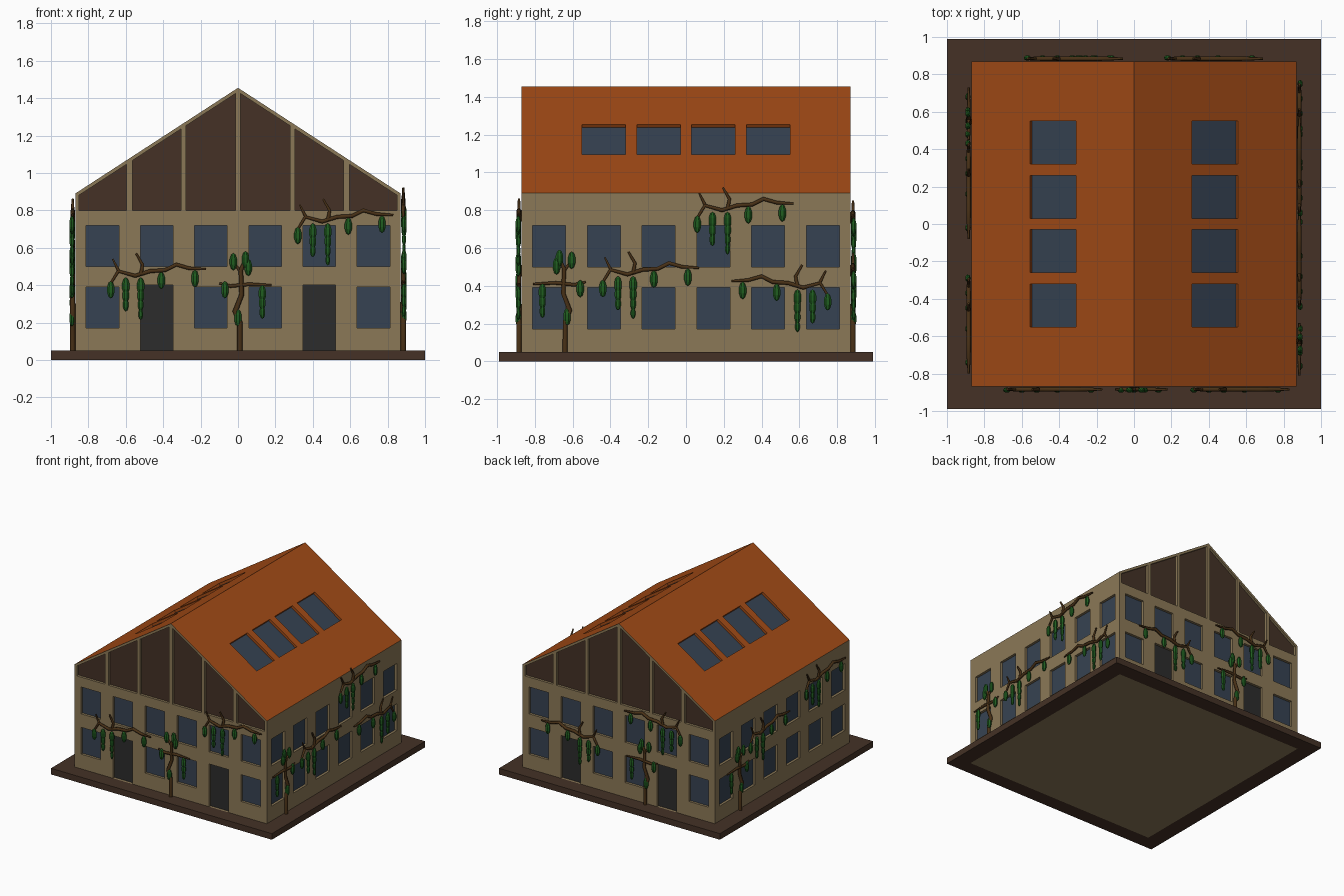
import bpy, bmesh, math
from mathutils import Matrix, Vector

if "Cube" in bpy.data.objects:
    bpy.data.objects.remove(bpy.data.objects["Cube"])

W, EAVE, RIDGE = 0.87, 0.89, 1.455      # half width, eave and ridge heights
DEPTH = 0.02                            # window recess
SLOPE = (RIDGE - EAVE) / W


def material(name, rgb):
    m = bpy.data.materials.new(name)
    m.diffuse_color = (*rgb, 1)
    m.use_nodes = True
    m.node_tree.nodes["Principled BSDF"].inputs["Base Color"].default_value = m.diffuse_color
    return m


WALL = material("wall", (0.26, 0.19, 0.095))
ROOF = material("roof", (0.36, 0.07, 0.008))
TIMBER = material("dark_timber", (0.058, 0.031, 0.019))
GLASS = material("glass", (0.037, 0.055, 0.085))
DOOR = material("door", (0.025, 0.025, 0.025))
BARK = material("bark", (0.065, 0.03, 0.008))
LEAF = material("leaf", (0.014, 0.11, 0.014))


def add_object(name, mesh, mat):
    mesh.materials.clear()
    mesh.materials.append(mat)
    ob = bpy.data.objects.new(name, mesh)
    bpy.context.collection.objects.link(ob)
    return ob


def from_bm(name, bm, mat):
    bmesh.ops.recalc_face_normals(bm, faces=bm.faces)
    mesh = bpy.data.meshes.new(name)
    bm.to_mesh(mesh)
    bm.free()
    return add_object(name, mesh, mat)


def prism(bm, pts, y0, y1, mat=Matrix()):
    """Extrude an x-z profile from y0 to y1."""
    a = [bm.verts.new(mat @ Vector((x, y0, z))) for x, z in pts]
    b = [bm.verts.new(mat @ Vector((x, y1, z))) for x, z in pts]
    bm.faces.new(a)
    bm.faces.new(b[::-1])
    for i in range(len(pts)):
        j = (i + 1) % len(pts)
        bm.faces.new((a[j], a[i], b[i], b[j]))


def baked(ob):
    bpy.context.view_layer.update()
    dg = bpy.context.evaluated_depsgraph_get()
    return bpy.data.meshes.new_from_object(ob.evaluated_get(dg))


def turn(k):
    return Matrix.Rotation(k * math.pi / 2, 4, 'Z')


def rect(x0, x1, z0, z1):
    return [(x0, z0), (x1, z0), (x1, z1), (x0, z1)]


# Openings: each cuts a pocket and fills its bottom with a thin panel
cut, glass, doors, panels = (bmesh.new() for _ in range(4))


def opening(fill, pts, k):
    prism(cut, pts, -W - 0.03, -W + DEPTH + 0.004, turn(k))
    prism(fill, pts, -W + DEPTH, -W + DEPTH + 0.01, turn(k))


for k in range(4):
    for i in range(6):
        c = -0.725 + 0.29 * i
        opening(glass, rect(c - 0.0875, c + 0.0875, 0.5, 0.72), k)
        if k % 2 == 0 and i in (1, 4):
            opening(doors, rect(c - 0.0875, c + 0.0875, 0.05, 0.4), k)
        else:
            opening(glass, rect(c - 0.0875, c + 0.0875, 0.17, 0.39), k)

# Timber panels in both gables
for k in (0, 2):
    for s in (-1, 1):
        for a, b in ((0.014, 0.278), (0.305, 0.565), (0.595, 0.85)):
            top = lambda x: RIDGE - 0.022 - SLOPE * x
            opening(panels, [(s * a, 0.8), (s * b, 0.8), (s * b, top(b)), (s * a, top(a))], k)

# Skylights
normal = Vector((SLOPE, 1)).normalized()


def roof_slot(s, d0, d1):
    p = [Vector((x, RIDGE - SLOPE * x)) for x in (0.31, 0.555)]
    q = [p[0] + normal * d0, p[1] + normal * d0, p[1] + normal * d1, p[0] + normal * d1]
    return [(s * v.x, v.y) for v in q]


for s in (-1, 1):
    for yc in (-0.435, -0.145, 0.145, 0.435):
        prism(cut, roof_slot(s, -DEPTH - 0.004, 0.03), yc - 0.115, yc + 0.115)
        prism(glass, roof_slot(s, -DEPTH - 0.01, -DEPTH), yc - 0.115, yc + 0.115)

from_bm("window_panes", glass, GLASS)
from_bm("doors", doors, DOOR)
from_bm("gable_panels", panels, TIMBER)

# House body with the pockets cut, then split into walls and roof
body = bmesh.new()
prism(body, [(-W, 0), (W, 0), (W, EAVE), (0, RIDGE), (-W, EAVE)], -W, W)
body = from_bm("body", body, WALL)
cutter = from_bm("cutter", cut, WALL)
cutter.hide_render = True
mod = body.modifiers.new("pockets", 'BOOLEAN')
mod.operation, mod.solver, mod.object = 'DIFFERENCE', 'EXACT', cutter
shell = baked(body)
for ob in (body, cutter):
    bpy.data.objects.remove(ob)


def is_roof(f):
    c = f.calc_center_median()
    return c.z > 0.9 and abs(c.y) < 0.8


for name, mat, keep in (("walls", WALL, False), ("roof", ROOF, True)):
    bm = bmesh.new()
    bm.from_mesh(shell)
    bmesh.ops.delete(bm, geom=[f for f in bm.faces if is_roof(f) != keep], context='FACES')
    for f in bm.faces:
        f.material_index = 0
    mesh = bpy.data.meshes.new(name)
    bm.to_mesh(mesh)
    bm.free()
    add_object(name, mesh, mat)

# Plinth ring around the house
bm = bmesh.new()
for s in (-1, 1):
    prism(bm, rect(-1, 1, 0, 0.05), s * W, s * 0.99)
    prism(bm, rect(min(s * W, s), max(s * W, s), 0, 0.05), -W, W)
from_bm("plinth", bm, TIMBER)

# Vine patterns: stems as (u, z, radius scale), leaf strings as (u, top, count)
BRANCH = dict(
    stems=[[(-.68, .41, .6), (-.64, .475, .9), (-.55, .45, 1), (-.47, .475, 1),
            (-.39, .48, 1), (-.33, .51, 1), (-.26, .49, .9), (-.17, .485, .5)],
           [(-.52, .455, 1), (-.51, .51, .8), (-.545, .57, .5)],
           [(-.635, .47, .8), (-.67, .54, .4)]],
    leaves=[(-.68, .42, 1), (-.6, .44, 3), (-.52, .44, 4), (-.41, .47, 1), (-.23, .48, 1)])
TRUNK = dict(
    stems=[[(.01, .04, 1.2), (.01, .2, 1.2), (-.015, .26, 1.2), (.02, .35, 1.1),
            (.015, .48, 1), (.05, .56, .5)],
           [(.015, .47, .8), (-.03, .53, .5)],
           [(-.1, .41, .5), (-.04, .395, .9), (.06, .405, .9), (.18, .40, .5)]],
    leaves=[(-.07, .42, 1), (.0, .27, 1), (-.025, .57, 1), (.055, .54, 1),
            (.04, .58, 1), (.13, .40, 3)])


def vine(name, pattern, k, side, du, dz):
    out = -W - 0.014
    # woody stems
    cu = bpy.data.curves.new(name, 'CURVE')
    cu.dimensions = '3D'
    cu.bevel_depth, cu.bevel_resolution, cu.use_fill_caps = 0.012, 1, True
    for pts in pattern["stems"]:
        sp = cu.splines.new('POLY')
        sp.points.add(len(pts) - 1)
        for p, (u, z, r) in zip(sp.points, pts):
            p.co = (*(turn(k) @ Vector((side * u + du, out, z + dz))), 1)
            p.radius = r
    tmp = bpy.data.objects.new(name, cu)
    bpy.context.collection.objects.link(tmp)
    mesh = baked(tmp)
    bpy.data.objects.remove(tmp)
    add_object(name + "_stems", mesh, BARK)
    # hanging leaves, tapering to a point
    bm = bmesh.new()
    for u, top, n in pattern["leaves"]:
        for i in range(n):
            size = 1 - 0.12 * i
            loc = Vector((side * u + du, out - 0.004, top + dz - 0.045 - 0.05 * i))
            m = turn(k) @ Matrix.Translation(loc) @ Matrix.Diagonal(
                (0.021 * size, 0.016 * size, 0.046 * size, 1))
            bmesh.ops.create_uvsphere(bm, u_segments=7, v_segments=5, radius=1, matrix=m)
    from_bm(name + "_leaves", bm, LEAF)


# Walls are numbered front 0, right 1, back 2, left 3
for i, args in enumerate((
        (BRANCH, 0, 1, 0, 0), (BRANCH, 0, 1, 1.0, 0.29), (TRUNK, 0, 1, 0, 0),
        (BRANCH, 1, 1, 0.24, 0.01), (BRANCH, 1, 1, 0.74, 0.35),
        (BRANCH, 1, -1, 0.07, -0.06), (TRUNK, 1, -1, -0.63, 0.01),
        (BRANCH, 2, -1, -0.86, 0), (BRANCH, 2, -1, -0.11, 0.28), (TRUNK, 2, -1, 0.26, 0),
        (BRANCH, 3, 1, 0.25, 0.13), (BRANCH, 3, 1, 0.97, 0.29), (TRUNK, 3, -1, -0.55, 0))):
    vine("vine_%d" % (i + 1), *args)
